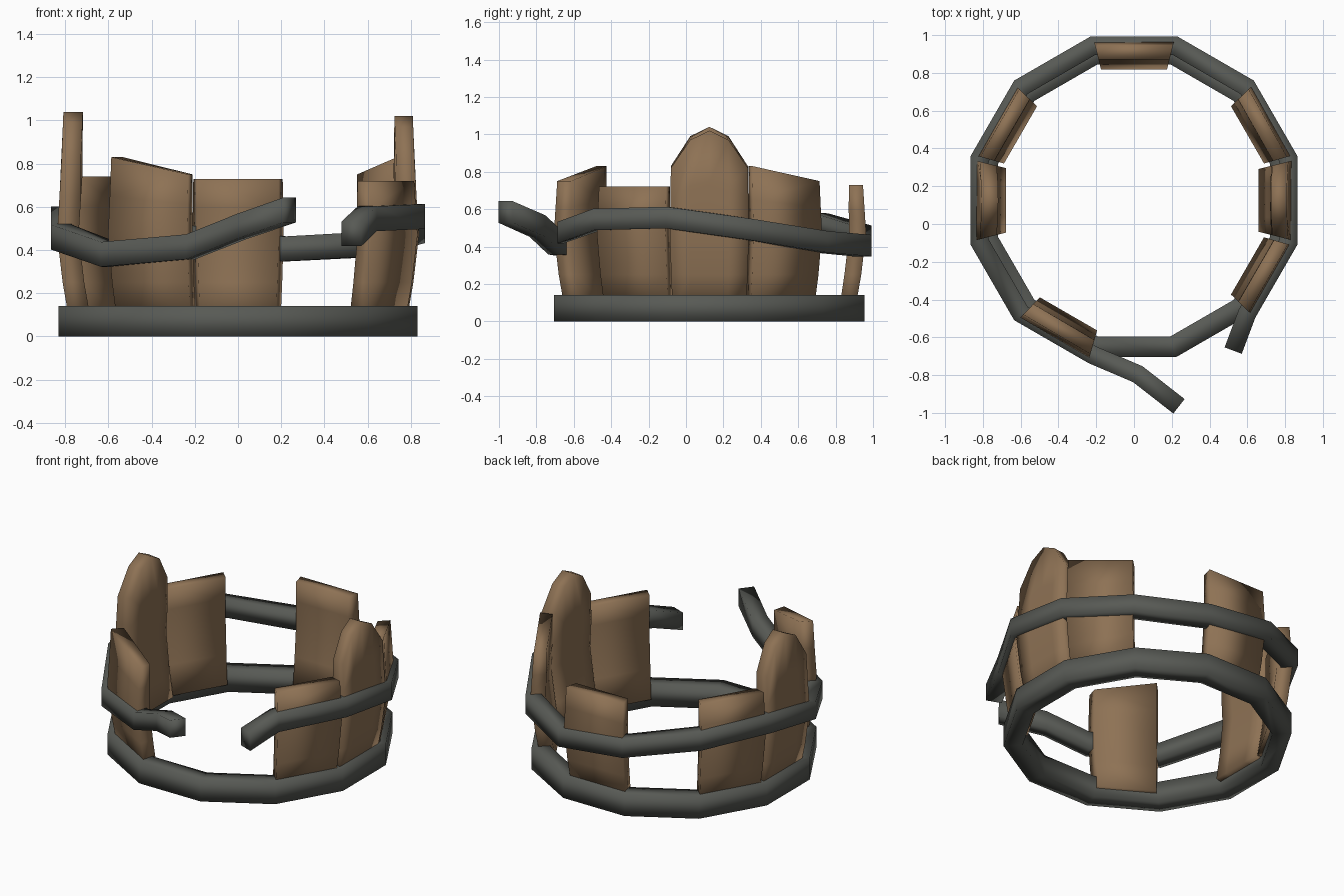
import bpy, bmesh, math
from mathutils import Vector

if "Cube" in bpy.data.objects:
    bpy.data.objects.remove(bpy.data.objects["Cube"])

CY = 0.125                       # the barrel axis sits a little behind the origin
T15 = math.radians(15)


def material(name, rgb):
    m = bpy.data.materials.new(name)
    m.diffuse_color = (*rgb, 1)
    m.use_nodes = True
    m.node_tree.nodes["Principled BSDF"].inputs["Base Color"].default_value = m.diffuse_color
    return m


WOOD = material("worn wood", (0.27, 0.168, 0.09))
IRON = material("dark iron", (0.096, 0.101, 0.09))


def finish(bm, name, mat):
    bmesh.ops.recalc_face_normals(bm, faces=bm.faces)
    for f in bm.faces:
        f.smooth = True
    me = bpy.data.meshes.new(name)
    bm.to_mesh(me)
    bm.free()
    me.materials.append(mat)
    ob = bpy.data.objects.new(name, me)
    bpy.context.collection.objects.link(ob)


def corner(k, apothem, z):
    """Corner k of a twelve-sided hoop."""
    a = T15 + k * math.pi / 6
    r = apothem / math.cos(T15)
    return Vector((r * math.cos(a), CY + r * math.sin(a), z))


def sweep(name, pts, w, h, closed):
    """Rectangular bar along a path, mitred in plan with upright sides."""
    bm = bmesh.new()
    n = len(pts)
    rings = []
    for i, p in enumerate(pts):
        a = pts[(i - 1) % n] if closed or i > 0 else None
        b = pts[(i + 1) % n] if closed or i < n - 1 else None
        d1 = (p - a).xy.normalized() if a is not None else (b - p).xy.normalized()
        d2 = (b - p).xy.normalized() if b is not None else d1
        d = (d1 + d2).normalized()
        side = Vector((d.y, -d.x, 0)) * (w / 2 / d.dot(d1))
        up = Vector((0, 0, h / 2))
        rings.append([bm.verts.new(p + side * s + up * t)
                      for s, t in ((1, 1), (1, -1), (-1, -1), (-1, 1))])
    for i in range(n if closed else n - 1):
        r, q = rings[i], rings[(i + 1) % n]
        for j in range(4):
            k = (j + 1) % 4
            bm.faces.new((r[j], r[k], q[k], q[j]))
    if not closed:
        bm.faces.new(rings[0])
        bm.faces.new(rings[-1])
    finish(bm, name, IRON)


def outer_radius(z):
    """Bulging barrel profile."""
    prof = ((0.05, 0.777), (0.25, 0.812), (0.47, 0.838), (0.75, 0.82), (1.05, 0.808))
    for (z0, r0), (z1, r1) in zip(prof, prof[1:]):
        if z <= z1:
            return r0 + (r1 - r0) * (z - z0) / (z1 - z0)
    return prof[-1][1]


def stave(name, degrees, tops, thick=(0.085, 0.09, 0.09, 0.085, 0.075)):
    """Wedge-sided curved board; tops are the heights across its width,
    thick the thickness from bottom to top."""
    a = math.radians(degrees)
    out = Vector((math.cos(a), math.sin(a), 0))
    tan = Vector((-math.sin(a), math.cos(a), 0))
    bm = bmesh.new()
    cols, rows = len(tops), len(thick)
    grid = {}
    for c, top in enumerate(tops):
        u = 2 * c / (cols - 1) - 1
        for r, z in enumerate((0.06, 0.25, 0.47, (0.47 + top) / 2, top)):
            for s, depth in enumerate((0, thick[r])):
                rad = outer_radius(z) - depth
                p = out * rad + tan * (u * 0.252 * rad) + Vector((0, CY, z))
                grid[c, r, s] = bm.verts.new(p)

    def quad(*keys):
        bm.faces.new([grid[k] for k in keys])
    for c in range(cols - 1):
        for r in range(rows - 1):
            for s in (0, 1):
                quad((c, r, s), (c + 1, r, s), (c + 1, r + 1, s), (c, r + 1, s))
        for r in (0, rows - 1):
            quad((c, r, 0), (c + 1, r, 0), (c + 1, r, 1), (c, r, 1))
    for c in (0, cols - 1):
        for r in range(rows - 1):
            quad((c, r, 0), (c, r + 1, 0), (c, r + 1, 1), (c, r, 1))
    finish(bm, name, WOOD)


# intact bottom hoop
sweep("bottom_hoop", [corner(k, 0.775, 0.07) for k in range(12)], 0.11, 0.14, True)

# snapped, sagging upper hoop with two bent loose ends
heights = {-2: 0.545, -1: 0.555, 0: 0.49, 1: 0.425, 2: 0.405, 3: 0.455,
           4: 0.52, 5: 0.545, 6: 0.46, 7: 0.38, 8: 0.415}
path = [Vector((0.525, -0.67, 0.475))]
path += [corner(k, 0.818, z) for k, z in heights.items()]
path += [Vector((0.02, -0.795, 0.51)), Vector((0.238, -0.965, 0.585))]
sweep("broken_upper_hoop", path, 0.097, 0.115, False)

# staves: short flat, slanted and tall rounded
stave("back_stave", 90, (0.73, 0.73))
stave("back_left_stave", 150, (0.74, 0.74))
stave("front_right_stave", -30, (0.72, 0.72))
stave("back_right_slanted_stave", 30, (0.83, 0.75))
stave("front_left_slanted_stave", 240, (0.83, 0.75))
stave("left_tall_stave", 180, (0.83, 0.99, 1.04, 0.99, 0.83),
      (0.1, 0.1, 0.1, 0.1, 0.09))
stave("right_tall_stave", 0, (0.82, 0.97, 1.02, 0.97, 0.82),
      (0.12, 0.11, 0.1, 0.1, 0.085))
